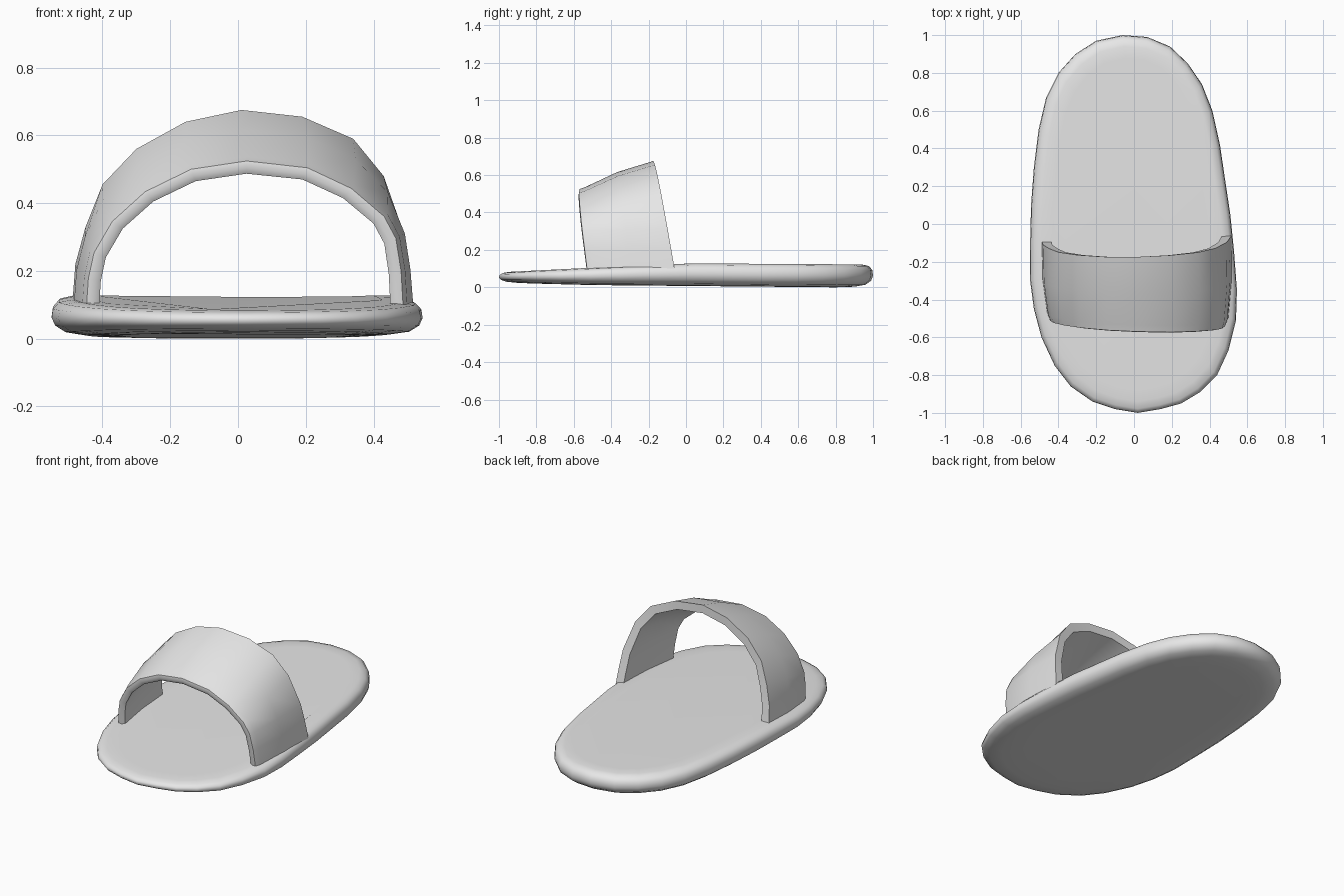
import bpy
import bmesh
import math
from mathutils import Vector

default_cube = bpy.data.objects.get("Cube")
if default_cube:
    bpy.data.objects.remove(default_cube, do_unlink=True)

# One plain grey for the whole slipper
GREY = (0.8, 0.8, 0.8, 1)
grey = bpy.data.materials.new("light grey")
grey.use_nodes = True
grey.diffuse_color = GREY
grey.node_tree.nodes["Principled BSDF"].inputs["Base Color"].default_value = GREY


def loft(name, rings, closed_angle):
    """Skin a list of closed rings, cap both ends and smooth the result."""
    bm = bmesh.new()
    loops = [[bm.verts.new(point) for point in ring] for ring in rings]
    for lower, upper in zip(loops, loops[1:]):
        count = len(lower)
        for i in range(count):
            j = (i + 1) % count
            bm.faces.new((lower[i], lower[j], upper[j], upper[i]))
    bm.faces.new(loops[0][::-1])
    bm.faces.new(loops[-1])
    bmesh.ops.recalc_face_normals(bm, faces=bm.faces)
    mesh = bpy.data.meshes.new(name)
    bm.to_mesh(mesh)
    bm.free()
    mesh.materials.append(grey)
    obj = bpy.data.objects.new(name, mesh)
    bpy.context.collection.objects.link(obj)
    bpy.ops.object.select_all(action="DESELECT")
    obj.select_set(True)
    bpy.context.view_layer.objects.active = obj
    bpy.ops.object.shade_smooth_by_angle(angle=math.radians(closed_angle))
    return obj


def blend(table, value):
    """Piecewise linear lookup in a list of (position, height) pairs."""
    for (a, low), (b, high) in zip(table, table[1:]):
        if value <= b:
            return low + (high - low) * max(0, (value - a) / (b - a))
    return table[-1][1]


# Sole outline, counter-clockwise from the toe
outline = [
    (.02, -1), (.14, -.98), (.25, -.95), (.35, -.89), (.44, -.8), (.5, -.67),
    (.54, -.51), (.545, -.35), (.53, -.15), (.51, .05), (.48, .25), (.455, .42),
    (.415, .6), (.36, .74), (.285, .85), (.19, .94), (.07, .99), (-.06, 1),
    (-.2, .97), (-.31, .9), (-.4, .8), (-.465, .67), (-.505, .5), (-.53, .3),
    (-.545, .1), (-.55, -.1), (-.55, -.3), (-.53, -.45), (-.49, -.6),
    (-.42, -.75), (-.335, -.86), (-.22, -.94), (-.1, -.98),
]
sole_top = [(-1, .08), (-.5, .105), (0, .128), (1, .122)]
sole_bottom = [(-1, .025), (-.5, .012), (.8, 0), (1, .002)]

# Sole edge: inset from the outline and share of the thickness
edge_profile = [(.2, 0), (.1, .02), (.04, .1), (.01, .28), (0, .5),
                (.004, .75), (.022, .93), (.06, 1), (.12, 1)]


def sole_ring(inset, share):
    ring = []
    for x, y in outline:
        px, py = x * (1 - inset / .55), y * (1 - inset)
        bottom, top = blend(sole_bottom, py), blend(sole_top, py)
        ring.append((px, py, bottom + (top - bottom) * share))
    return ring


loft("sole", [sole_ring(*step) for step in edge_profile], 60)

# Strap arch as (x, z): inner line of the front rim, outer line of the back rim
front_inner = [(-.41, .09), (-.405, .17), (-.39, .24), (-.34, .325),
               (-.25, .405), (-.125, .465), (.025, .487), (.19, .47),
               (.31, .415), (.4, .34), (.432, .28), (.445, .19), (.45, .09)]
back_outer = [(-.49, .09), (-.48, .22), (-.45, .33), (-.4, .455), (-.3, .56),
              (-.155, .64), (.01, .675), (.19, .655), (.34, .59), (.43, .48),
              (.49, .31), (.505, .2), (.515, .1)]
ARCH_CENTRE = Vector((.02, 0, .08))
THICKNESS = .05


def strap_ring(front, back):
    # Both rims lean toward the toe as the arch rises
    fx, fz = front
    bx, bz = back
    front_y = -.505 - .055 * (fz - .09) / .4 - .03 * fx
    back_y = -.075 - .1 * (bz - .09) / .585 + .03 * bx
    inner_front = Vector((fx, front_y, fz))
    outer_back = Vector((bx, back_y, bz))
    front_out = (inner_front - ARCH_CENTRE) * Vector((1, 0, 1)).x
    front_out.y = 0
    front_out.normalize()
    back_out = outer_back - ARCH_CENTRE
    back_out.y = 0
    back_out.normalize()
    outer_front = inner_front + front_out * THICKNESS
    inner_back = outer_back - back_out * THICKNESS
    toe = Vector((0, -.012, 0))
    return [
        inner_front,
        inner_front.lerp(outer_front, .35) + toe,
        inner_front.lerp(outer_front, .75) + toe * .8,
        outer_front - toe * 2,
        outer_front.lerp(outer_back, .5) + back_out * .01,
        outer_back,
        inner_back,
        inner_front.lerp(inner_back, .5) + back_out * .01,
    ]


loft("strap", [strap_ring(f, b) for f, b in zip(front_inner, back_outer)], 60)
